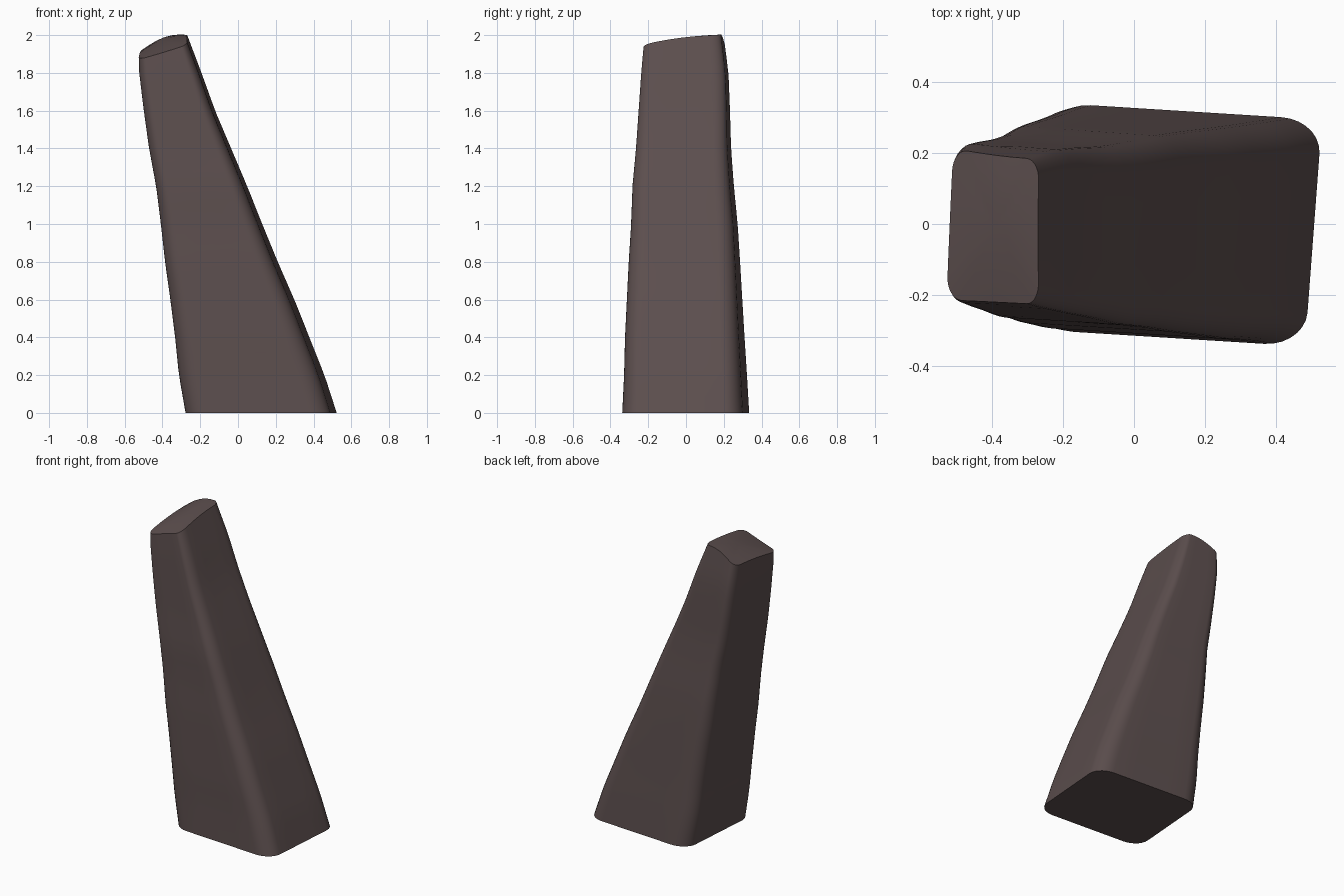
import bpy, bmesh, math

cube = bpy.data.objects.get("Cube")
if cube:
    bpy.data.objects.remove(cube, do_unlink=True)

# Side limits of the leaning stone at evenly spaced heights
STEP = 0.2
LEFT = [-.28, -.315, -.335, -.36, -.388, -.41, -.435, -.472, -.5, -.524, -.53]
RIGHT = [.525, .46, .38, .30, .212, .13, .05, -.035, -.12, -.192, -.268]
FRONT = [-.34, -.33, -.325, -.315, -.305, -.292, -.285, -.266, -.252, -.238, -.22]
BACK = [.337, .325, .312, .30, .288, .275, .255, .24, .234, .226, .20]


def sample(table, z):
    f = min(max(z / STEP, 0), len(table) - 1.001)
    i = int(f)
    return table[i] + (table[i + 1] - table[i]) * (f - i)


def top_height(u, v):
    """Slanted, slightly domed top."""
    return (1.935 + .04 * u + .025 * v
            + .015 * (1 - u * u) * (1 + v) + .012 * (1 - v * v))


def place(u, v, t):
    """Map a unit square point at height fraction t onto the stone."""
    z = t * top_height(u, v)
    skew = .024 - .014 * t
    l, r, f, b = (sample(s, z) for s in (LEFT, RIGHT, FRONT, BACK))
    x = (l + r) / 2 + u * ((r - l) / 2 - skew * .8) + v * skew
    y = (f + b) / 2 + v * ((b - f) / 2 - skew * .8) - u * skew
    return x, y, z


def rounded_square(radius=.3, arc=7, side=4):
    pts = []
    for q in range(4):
        c, s = round(math.cos(q * math.pi / 2)), round(math.sin(q * math.pi / 2))
        flat = 1 - radius
        local = [(1, -flat + 2 * flat * i / side) for i in range(side)]
        for i in range(arc):
            a = math.pi / 2 * i / arc
            local.append((flat + radius * math.cos(a), flat + radius * math.sin(a)))
        pts += [(c * x - s * y, s * x + c * y) for x, y in local]
    return pts


# Stone: lofted sides, flat base and domed top
bm = bmesh.new()
outline = rounded_square()
count = len(outline)
LAYERS = 24
loops = [(1, i / LAYERS) for i in range(LAYERS + 1)]
loops += [(k, 1) for k in (.8, .55, .3)]


def loop_point(u, v, k, t):
    # Points within the cap keep the side limits of the rim
    x, y, z = place(u, v, t)
    if k < 1:
        cx, cy, _ = place(0, 0, 1)
        x, y = cx + (x - cx) * k, cy + (y - cy) * k
        z = top_height(u * k, v * k)
    return x, y, z


rings = [[bm.verts.new(loop_point(u, v, k, t)) for u, v in outline] for k, t in loops]
for low, high in zip(rings, rings[1:]):
    for i in range(count):
        j = (i + 1) % count
        bm.faces.new((low[i], low[j], high[j], high[i]))
bm.faces.new(rings[0][::-1])
tip = bm.verts.new(place(0, 0, 1))
for i in range(count):
    bm.faces.new((rings[-1][i], rings[-1][(i + 1) % count], tip))

mesh = bpy.data.meshes.new("leaning_stone")
bm.to_mesh(mesh)
bm.free()
stone = bpy.data.objects.new("leaning_stone", mesh)
bpy.context.collection.objects.link(stone)

# Dark brown stone colour
mat = bpy.data.materials.new("dark brown stone")
mat.use_nodes = True
color = (.107, .077, .076, 1)
mat.diffuse_color = color
mat.node_tree.nodes["Principled BSDF"].inputs["Base Color"].default_value = color
mesh.materials.append(mat)

bpy.ops.object.select_all(action="DESELECT")
stone.select_set(True)
bpy.context.view_layer.objects.active = stone
bpy.ops.object.shade_smooth_by_angle(angle=math.radians(35))
